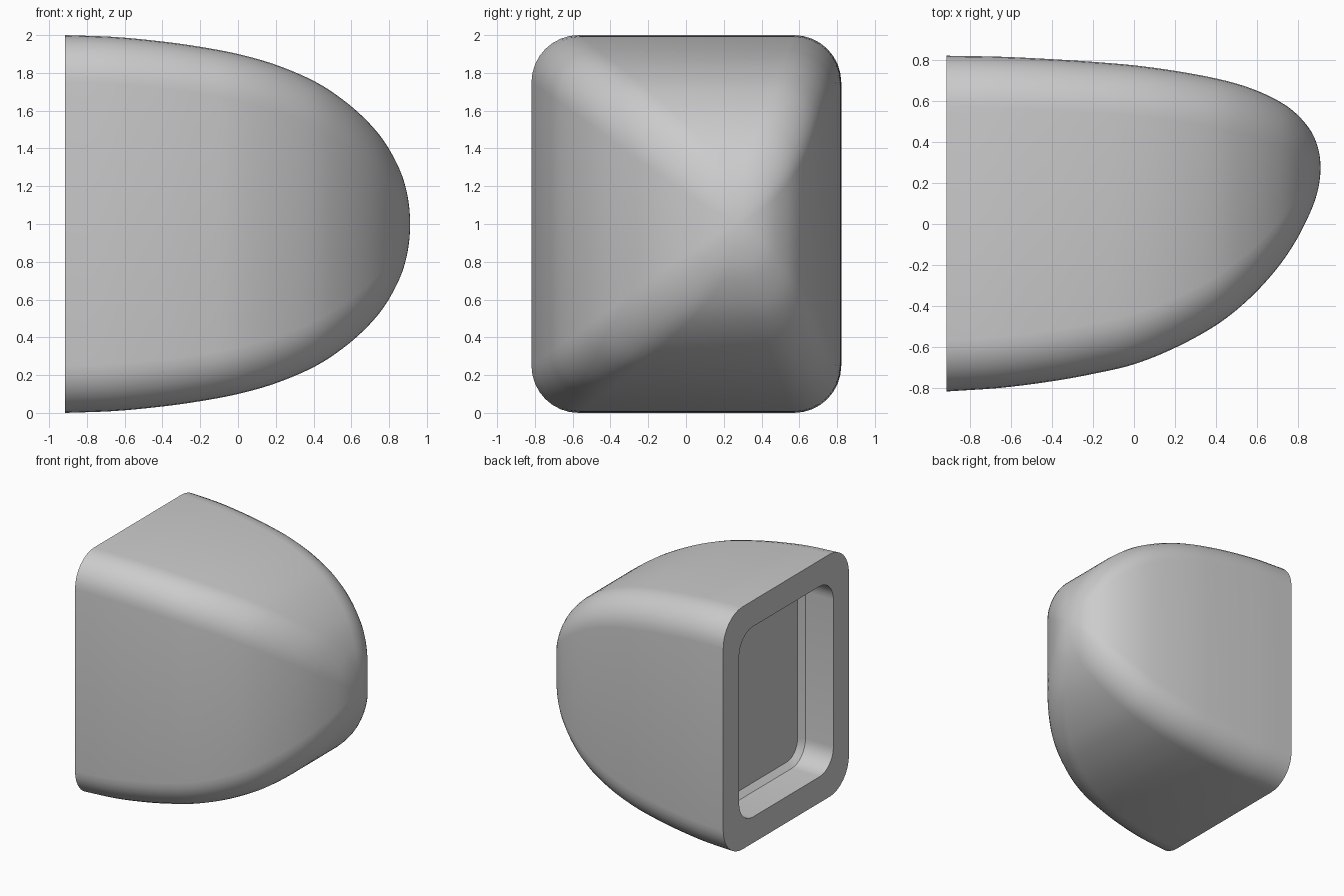
import bpy, bmesh
from math import cos, sin, pi, radians

if "Cube" in bpy.data.objects:
    bpy.data.objects.remove(bpy.data.objects["Cube"])

SEG = 8      # segments per rounded corner
STEPS = 6    # spline steps between stations

# Stations along the length: x, half height, low y, high y
stations = [
    (-0.915, 1.0, -0.818, 0.822), (-0.65, 0.99, -0.8, 0.817),
    (-0.4, 0.966, -0.768, 0.805), (-0.2, 0.938, -0.732, 0.792),
    (0.0, 0.9, -0.685, 0.775), (0.2, 0.843, -0.605, 0.748),
    (0.4, 0.758, -0.495, 0.711), (0.55, 0.662, -0.377, 0.67),
    (0.68, 0.549, -0.24, 0.615), (0.78, 0.428, -0.1, 0.55),
    (0.86, 0.278, 0.055, 0.46), (0.899, 0.14, 0.17, 0.37),
    (0.911, 0.0, 0.275, 0.275)]


def spline(pts):
    """Catmull-Rom through the stations, mirrored past the tip."""
    first = tuple(2 * a - b for a, b in zip(pts[0], pts[1]))
    x, h, lo, hi = pts[-2]
    p = [first] + pts + [(x, -h, hi, lo)]
    out = []
    for i in range(1, len(p) - 2):
        for s in range(STEPS):
            t = s / STEPS
            out.append(tuple(
                0.5 * (2 * b + (c - a) * t + (2 * a - 5 * b + 4 * c - d) * t * t
                       + (3 * b - a - 3 * c + d) * t ** 3)
                for a, b, c, d in zip(*p[i - 1:i + 3])))
    return out


def ring(bm, x, h, lo, hi, r):
    """Rounded rectangle in the YZ plane, centred on z = 1."""
    cy, w = (lo + hi) / 2, (hi - lo) / 2
    verts = []
    for k, (sy, sz) in enumerate([(1, 1), (-1, 1), (-1, -1), (1, -1)]):
        for j in range(SEG + 1):
            a = (k + j / SEG) * pi / 2
            verts.append(bm.verts.new((x, cy + sy * (w - r) + r * cos(a),
                                       1 + sz * (h - r) + r * sin(a))))
    return verts


def bridge(bm, a, b):
    n = len(a)
    for i in range(n):
        bm.faces.new((a[i], a[(i + 1) % n], b[(i + 1) % n], b[i]))


bm = bmesh.new()

# Outer shell, tapering to the off-centre nose
shell = []
for x, h, lo, hi in spline(stations):
    a = min(h, (hi - lo) / 2)
    r = (0.265 ** -2 + (0.92 * a) ** -2) ** -0.5
    shell.append(ring(bm, x, h, lo, hi, r))
for a, b in zip(shell, shell[1:]):
    bridge(bm, a, b)
tip = bm.verts.new((stations[-1][0], 0.275, 1.0))
last = shell[-1]
for i in range(len(last)):
    bm.faces.new((last[i], last[(i + 1) % len(last)], tip))

# Flat back rim, recess wall, bevelled recess floor
prev = shell[0]
for x, h, w, r in [(-0.915, 0.785, 0.615, 0.18), (-0.66, 0.785, 0.615, 0.18),
                   (-0.615, 0.745, 0.575, 0.14)]:
    cur = ring(bm, x, h, -w, w, r)
    bridge(bm, prev, cur)
    prev = cur
bm.faces.new(prev)

bmesh.ops.recalc_face_normals(bm, faces=bm.faces)
mesh = bpy.data.meshes.new("rounded_housing")
bm.to_mesh(mesh)
bm.free()
housing = bpy.data.objects.new("rounded_housing", mesh)
bpy.context.collection.objects.link(housing)
bpy.context.view_layer.objects.active = housing
housing.select_set(True)
bpy.ops.object.shade_smooth_by_angle(angle=radians(30))
